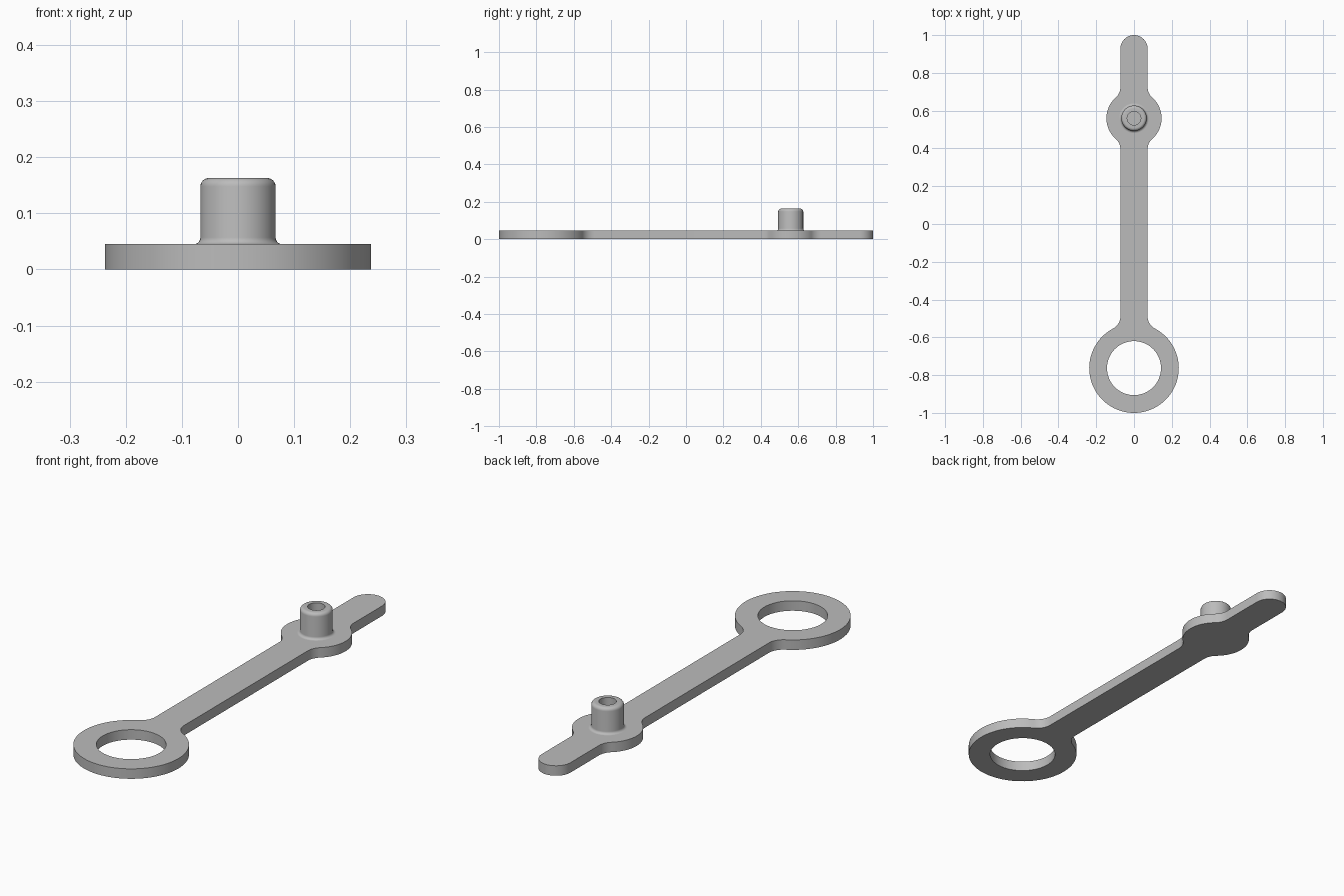
import bpy, bmesh, math

if "Cube" in bpy.data.objects:
    bpy.data.objects.remove(bpy.data.objects["Cube"])

T = 0.045                    # plate thickness
W = 0.072                    # half width of the arm
RING_Y, RING_R, HOLE_R = -0.763, 0.237, 0.143
BOSS_Y, BOSS_R = 0.56, 0.146
FILLET = 0.073

grey = bpy.data.materials.new("grey")
grey.diffuse_color = (0.5, 0.5, 0.5, 1)
grey.use_nodes = True
grey.node_tree.nodes["Principled BSDF"].inputs["Base Color"].default_value = grey.diffuse_color


def arc(cx, cy, r, a0, a1, n):
    """Points along an arc, angles in radians."""
    return [(cx + r * math.cos(a0 + (a1 - a0) * i / n),
             cy + r * math.sin(a0 + (a1 - a0) * i / n)) for i in range(n + 1)]


def blend(cy, r):
    """Height of the fillet centre above a disc centre, and its angle there."""
    dy = math.sqrt((r + FILLET) ** 2 - (W + FILLET) ** 2)
    return dy, math.atan2(dy, W + FILLET)


def finish(bm, name):
    bmesh.ops.remove_doubles(bm, verts=bm.verts, dist=1e-5)
    bmesh.ops.recalc_face_normals(bm, faces=bm.faces)
    me = bpy.data.meshes.new(name)
    bm.to_mesh(me)
    bm.free()
    me.materials.append(grey)
    ob = bpy.data.objects.new(name, me)
    bpy.context.collection.objects.link(ob)
    bpy.ops.object.select_all(action='DESELECT')
    ob.select_set(True)
    bpy.context.view_layer.objects.active = ob
    bpy.ops.object.shade_smooth_by_angle(angle=math.radians(35))
    return ob


# Right half of the outline, from the bottom of the ring to the tip
pi = math.pi
rd, ra = blend(RING_Y, RING_R)
bd, ba = blend(BOSS_Y, BOSS_R)
fx = W + FILLET
half = arc(0, RING_Y, RING_R, -pi / 2, ra, 40)
half += arc(fx, RING_Y + rd, FILLET, pi + ra, pi, 10)
half += arc(fx, BOSS_Y - bd, FILLET, pi, pi - ba, 10)
half += arc(0, BOSS_Y, BOSS_R, -ba, ba, 24)
half += arc(fx, BOSS_Y + bd, FILLET, pi + ba, pi, 10)
half += arc(0, 1 - W, W, 0, pi / 2, 14)
outline = half + [(-x, y) for x, y in half[-2:0:-1]]
hole = arc(0, RING_Y, HOLE_R, 0, 2 * pi, 64)[:-1]

# Flat arm with ring eye and boss disc
bm = bmesh.new()
for loop in (outline, hole):
    vs = [bm.verts.new((x, y, 0)) for x, y in loop]
    for a, b in zip(vs, vs[1:] + vs[:1]):
        bm.edges.new((a, b))
bmesh.ops.remove_doubles(bm, verts=bm.verts, dist=1e-5)
bmesh.ops.triangle_fill(bm, edges=bm.edges[:], use_beauty=True)
ext = bmesh.ops.extrude_face_region(bm, geom=bm.faces[:], use_keep_orig=True)
bmesh.ops.translate(bm, vec=(0, 0, T),
                    verts=[g for g in ext["geom"] if isinstance(g, bmesh.types.BMVert)])
finish(bm, "arm_plate")

# Hollow post with flared foot and rounded rim
POST_R, TOP, BORE = 0.067, 0.163, 0.036
profile = arc(POST_R + 0.012, T + 0.012, 0.012, 1.5 * pi, pi, 6)
profile += arc(POST_R - 0.015, TOP - 0.015, 0.015, 0, pi / 2, 6)
profile += [(BORE, TOP), (BORE, T)]
bm = bmesh.new()
vs = [bm.verts.new((r, BOSS_Y, z)) for r, z in profile]
es = [bm.edges.new(p) for p in zip(vs, vs[1:])]
bmesh.ops.spin(bm, geom=vs + es, cent=(0, BOSS_Y, 0), axis=(0, 0, 1),
               angle=2 * pi, steps=48)
finish(bm, "post")
